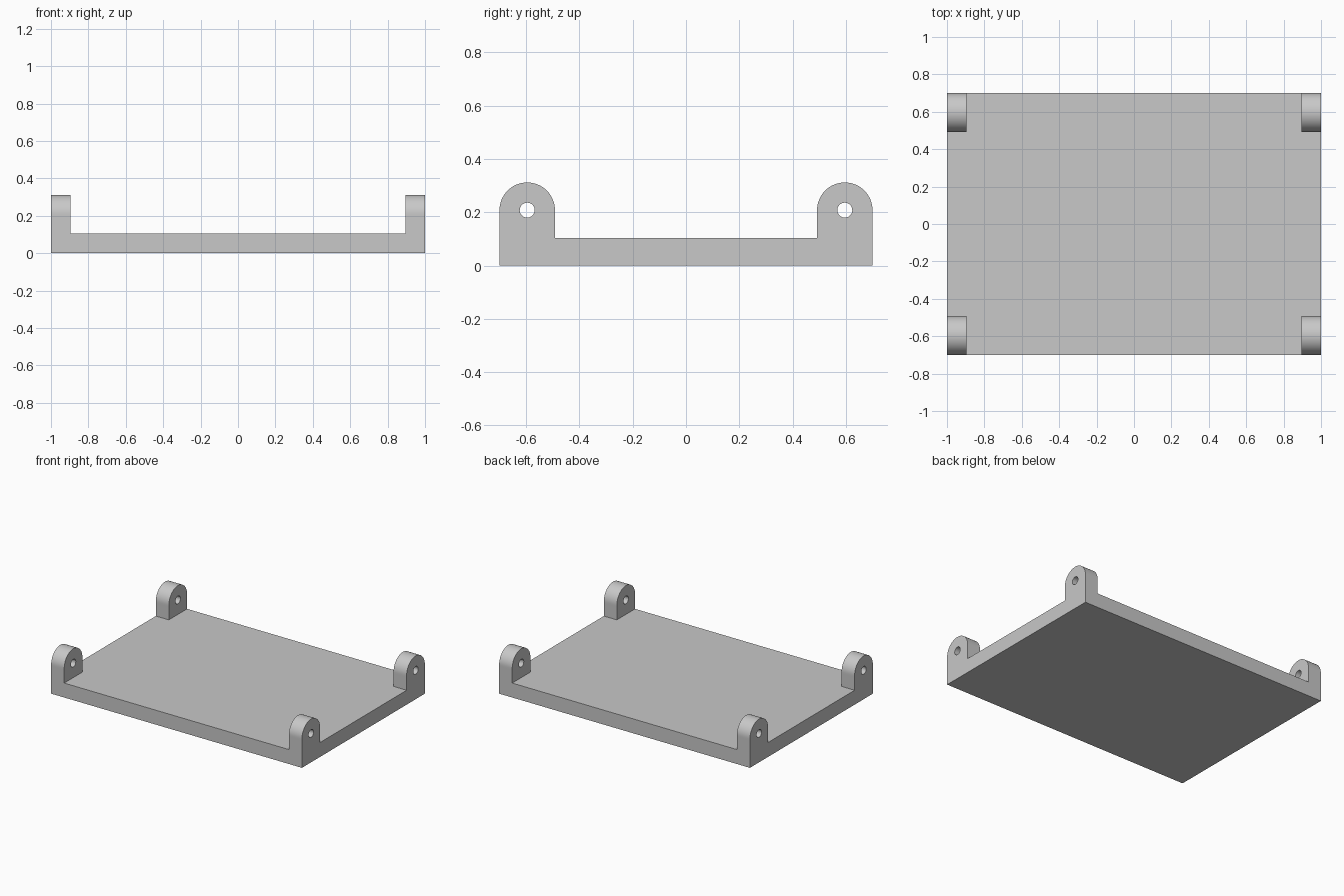
import bpy
import bmesh
from math import sin, cos, tau, radians

cube = bpy.data.objects.get("Cube")
if cube:
    bpy.data.objects.remove(cube, do_unlink=True)

HALF_X, HALF_Y = 1.0, 0.70
T = 0.104            # plate thickness, lug thickness and lug radius
HOLE = 0.028
SIDES = 64

grey = bpy.data.materials.new("light grey")
grey.use_nodes = True
colour = (0.58, 0.58, 0.58, 1)
grey.diffuse_color = colour
grey.node_tree.nodes["Principled BSDF"].inputs["Base Color"].default_value = colour


def add_object(name, bm):
    bmesh.ops.recalc_face_normals(bm, faces=bm.faces)
    mesh = bpy.data.meshes.new(name)
    bm.to_mesh(mesh)
    bm.free()
    mesh.materials.append(grey)
    obj = bpy.data.objects.new(name, mesh)
    bpy.context.collection.objects.link(obj)
    return obj


# Flat rectangular base plate
bm = bmesh.new()
bmesh.ops.create_cube(bm, size=1)
for v in bm.verts:
    v.co = (v.co.x * 2 * HALF_X, v.co.y * 2 * HALF_Y, (v.co.z + 0.5) * T)
add_object("base_plate", bm)


def outline_radius(c, s):
    """Round above the hole centre, square below it."""
    return T if s >= 0 else T / max(abs(c), abs(s))


def add_lug(name, sx, sy):
    bm = bmesh.new()
    loops = []
    for x, bored in ((HALF_X - T, False), (HALF_X, False),
                     (HALF_X, True), (HALF_X - T, True)):
        loop = []
        for i in range(SIDES):
            c, s = cos(tau * i / SIDES), sin(tau * i / SIDES)
            r = HOLE if bored else outline_radius(c, s)
            loop.append(bm.verts.new((sx * x, sy * (HALF_Y - T + r * c), 2 * T + r * s)))
        loops.append(loop)
    # Outer wall, outside face, bore and inside face
    for k in range(4):
        a, b = loops[k], loops[(k + 1) % 4]
        for i in range(SIDES):
            j = (i + 1) % SIDES
            bm.faces.new((a[i], a[j], b[j], b[i]))
    obj = add_object(name, bm)
    bpy.ops.object.select_all(action='DESELECT')
    obj.select_set(True)
    bpy.context.view_layer.objects.active = obj
    bpy.ops.object.shade_smooth_by_angle(angle=radians(30))


# Four bored lugs, one on each corner
for side, sx in (("left", 1), ("right", -1)):
    for end, sy in (("front", -1), ("back", 1)):
        add_lug(f"{end}_{side}_lug", sx, sy)
